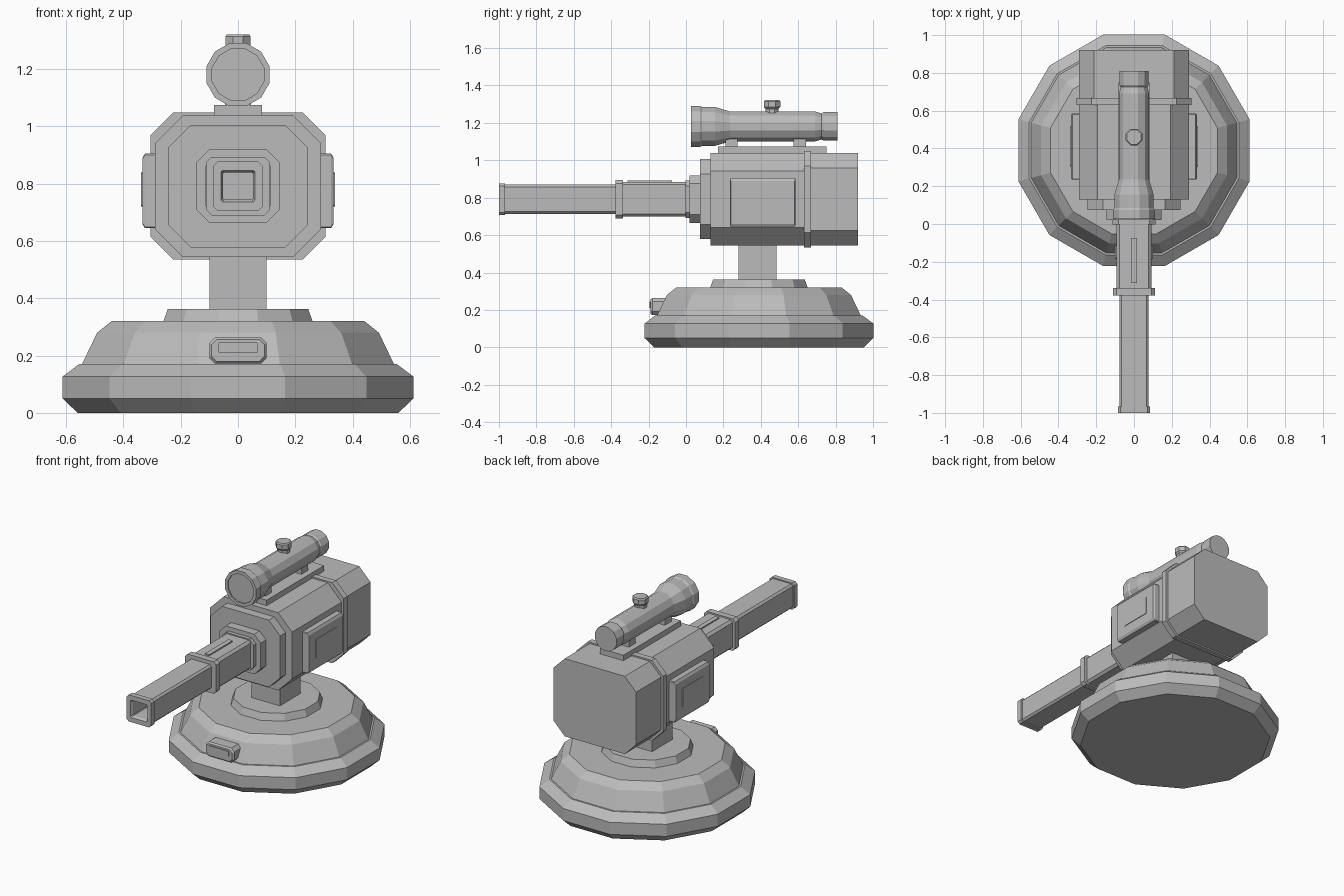
import bpy, bmesh, math

if "Cube" in bpy.data.objects:
    bpy.data.objects.remove(bpy.data.objects["Cube"])

grey = bpy.data.materials.new("plain_grey")
grey.diffuse_color = (0.5, 0.5, 0.5, 1)
grey.use_nodes = True
grey.node_tree.nodes["Principled BSDF"].inputs["Base Color"].default_value = grey.diffuse_color


def skin(name, rings):
    """Bridge equal-length rings of points and cap both ends."""
    bm = bmesh.new()
    rows = [[bm.verts.new(p) for p in ring] for ring in rings]
    n = len(rows[0])
    for a, b in zip(rows, rows[1:]):
        for i in range(n):
            bm.faces.new((a[i], a[(i + 1) % n], b[(i + 1) % n], b[i]))
    bm.faces.new(rows[0][::-1])
    bm.faces.new(rows[-1])
    bmesh.ops.recalc_face_normals(bm, faces=bm.faces)
    me = bpy.data.meshes.new(name)
    bm.to_mesh(me)
    bm.free()
    me.materials.append(grey)
    ob = bpy.data.objects.new(name, me)
    bpy.context.collection.objects.link(ob)
    return ob


def octagon(a, b, c):
    """Rectangle of half sizes a, b with corners cut by c."""
    return [(a, b - c), (a - c, b), (c - a, b), (-a, b - c),
            (-a, c - b), (c - a, -b), (a - c, -b), (a, c - b)]


def polygon(r, n):
    """Regular polygon with flat-to-centre distance r, flats on the axes."""
    R = r / math.cos(math.pi / n)
    return [(R * math.cos((i + .5) * math.tau / n),
             R * math.sin((i + .5) * math.tau / n)) for i in range(n)]


def along_y(name, zc, sections):
    """Chamfered sections (y, half x, half z, corner cut)."""
    return skin(name, [[(u, y, zc + v) for u, v in octagon(a, b, c)]
                       for y, a, b, c in sections])


def turned_z(name, yc, n, profile):
    return skin(name, [[(u, yc + v, z) for u, v in polygon(r, n)] for r, z in profile])


def turned_y(name, zc, n, profile):
    return skin(name, [[(u, y, zc + v) for u, v in polygon(r, n)] for r, y in profile])


def box(name, x, y0, y1, z0, z1):
    return skin(name, [[(-x, y0, z), (x, y0, z), (x, y1, z), (-x, y1, z)] for z in (z0, z1)])


# Base
turned_z("base_foot", .39, 12, [(.56, 0), (.612, .05), (.612, .127), (.555, .17), (.4, .17)])
turned_z("base_dome", .39, 12, [(.547, .165), (.492, .28), (.442, .32), (.2, .32)])
turned_z("base_turntable", .39, 12, [(.262, .315), (.245, .363)])
along_y("base_front_light", .218, [(-.08, .1, .046, .02), (-.18, .1, .046, .02),
                                   (-.19, .092, .038, .018)])
along_y("base_front_light_panel", .228, [(-.18, .07, .018, .004), (-.196, .07, .018, .004)])
box("neck", .1, .28, .485, .35, .58)

# Main housing
ZC = .792
along_y("housing", ZC, [(.92, .292, .248, .08), (.65, .292, .248, .08)])
along_y("housing_middle", ZC, [(.65, .29, .248, .098), (.13, .29, .248, .098)])
along_y("housing_band", ZC, [(.668, .305, .257, .08), (.63, .305, .257, .08)])
along_y("housing_front", ZC, [(.14, .245, .214, .08), (.075, .245, .214, .08)])
along_y("barrel_collar", ZC, [(.08, .145, .128, .045), (.02, .145, .128, .045)])
along_y("barrel_collar_front", ZC, [(.03, .113, .1, .03), (-.003, .113, .1, .03)])

# Barrel with hollow muzzle
along_y("barrel_sleeve", ZC, [(.0, .092, .093, .015), (-.36, .092, .093, .015)])
along_y("barrel_ring", ZC, [(-.338, .11, .102, .018), (-.378, .11, .102, .018)])
along_y("barrel", ZC, [(-.36, .077, .078, .012), (-.967, .077, .078, .012),
                       (-.967, .086, .085, .014), (-1, .086, .085, .014),
                       (-1, .06, .055, .006), (-.985, .052, .047, .004),
                       (-.65, .052, .047, .004)])
box("barrel_top_strip", .015, -.312, -.075, .875, .893)

# Side panels, one per side
for side, label in ((1, "right"), (-1, "left")):
    def plate(name, yc, zc, secs):
        skin(name, [[(side * x, yc + u, zc + v) for u, v in octagon(a, b, .004)]
                    for x, a, b in secs])
    plate(label + "_side_panel", .41, .775, [(.28, .175, .13), (.325, .175, .13), (.334, .17, .115)])
    plate(label + "_side_panel_inset", .41, .78, [(.33, .105, .06), (.338, .105, .06)])

# Scope on its rail
box("scope_rail", .083, .17, .75, 1.03, 1.075)
for label, y in (("front", .21), ("rear", .575)):
    box(label + "_scope_mount", .045, y, y + .066, 1.07, 1.13)
SZ = 1.181
turned_y("scope_tube", SZ, 12, [(.09, .034), (.09, .026), (.11, .026), (.11, .075),
                                (.104, .085), (.104, .155), (.08, .235), (.08, .69),
                                (.07, .725), (.076, .735), (.076, .81)])
turned_z("scope_knob", .46, 8, [(.035, 1.24), (.035, 1.275), (.044, 1.285), (.044, 1.315), (.038, 1.322)])
